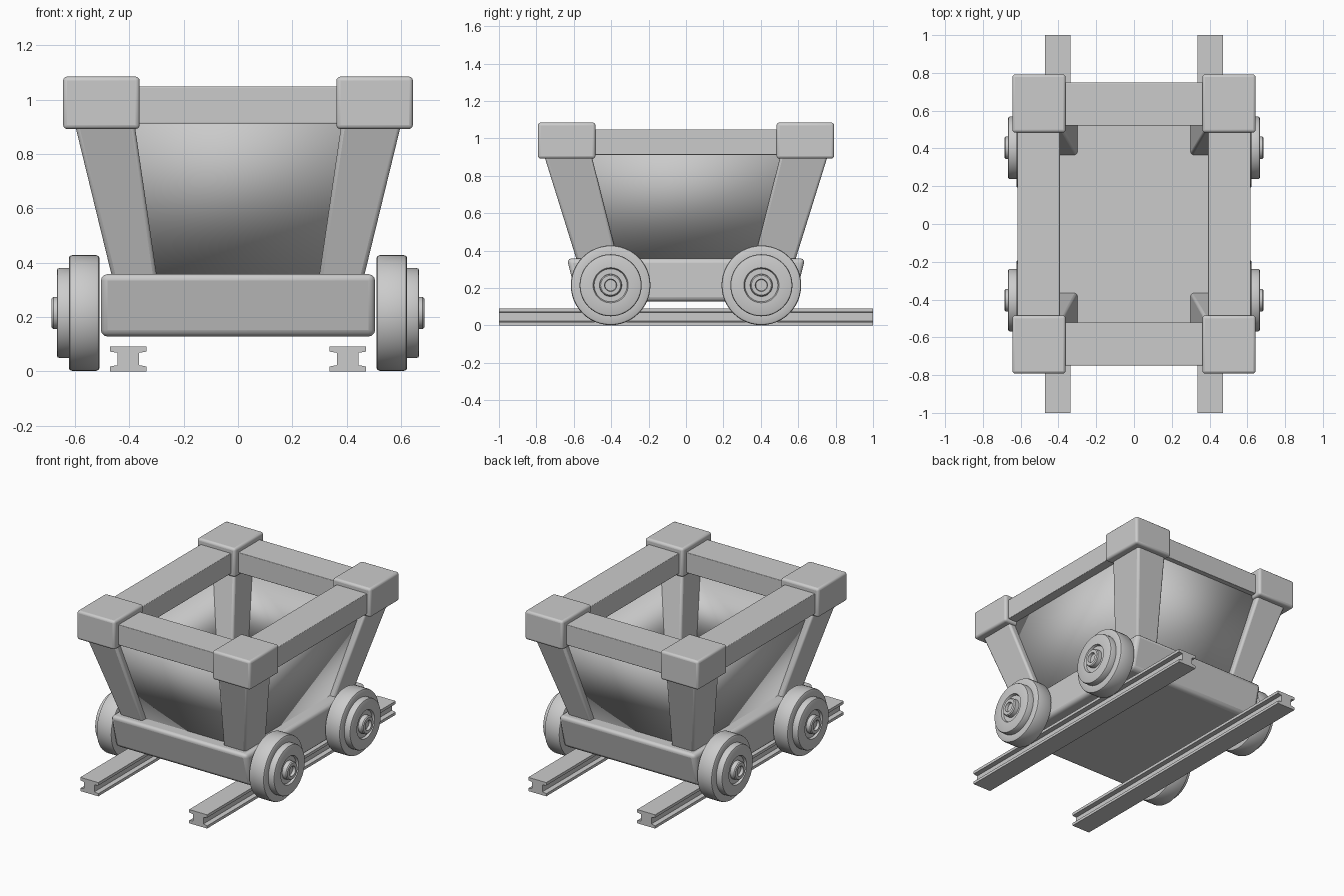
import bpy, bmesh, math

if "Cube" in bpy.data.objects:
    bpy.data.objects.remove(bpy.data.objects["Cube"])


def finish(name, bm, bevel=0.0, segments=3):
    bmesh.ops.recalc_face_normals(bm, faces=bm.faces)
    mesh = bpy.data.meshes.new(name)
    bm.to_mesh(mesh)
    bm.free()
    ob = bpy.data.objects.new(name, mesh)
    bpy.context.collection.objects.link(ob)
    if bevel:
        m = ob.modifiers.new("bevel", "BEVEL")
        m.width, m.segments, m.limit_method = bevel, segments, "ANGLE"
    bpy.ops.object.select_all(action="DESELECT")
    ob.select_set(True)
    bpy.context.view_layer.objects.active = ob
    bpy.ops.object.shade_smooth_by_angle(angle=math.radians(35))
    return ob


def taper_box(name, low, high, z0, z1, bevel=0.0, caps=True):
    """Box between two rectangles (x0, x1, y0, y1) at heights z0 and z1."""
    bm = bmesh.new()
    rings = []
    for (x0, x1, y0, y1), z in ((low, z0), (high, z1)):
        rings.append([bm.verts.new((x, y, z)) for x, y in
                      ((x0, y0), (x1, y0), (x1, y1), (x0, y1))])
    for i in range(4):
        j = (i + 1) % 4
        bm.faces.new((rings[0][i], rings[0][j], rings[1][j], rings[1][i]))
    if caps:
        bm.faces.new(rings[0])
        bm.faces.new(rings[1])
    return finish(name, bm, bevel)


def flip(rect, sx, sy):
    x0, x1, y0, y1 = rect
    return (*sorted((x0 * sx, x1 * sx)), *sorted((y0 * sy, y1 * sy)))


# chassis block, narrower at the bottom along its length
taper_box("chassis", (-0.505, 0.505, -0.58, 0.58), (-0.505, 0.505, -0.637, 0.637),
          0.128, 0.358, 0.025)

# thin sloping tub walls
walls = taper_box("tub_walls", (-0.422, 0.422, -0.543, 0.543),
                  (-0.56, 0.56, -0.722, 0.722), 0.345, 0.93, caps=False)
solid = walls.modifiers.new("thickness", "SOLIDIFY")
solid.thickness, solid.offset = 0.02, -1

# corner posts and corner caps
for sx in (-1, 1):
    for sy in (-1, 1):
        taper_box("corner_post", flip((0.298, 0.463, 0.363, 0.583), sx, sy),
                  flip((0.382, 0.603, 0.508, 0.762), sx, sy), 0.345, 0.92, 0.014)
        taper_box("corner_cap", flip((0.362, 0.644, 0.484, 0.792), sx, sy),
                  flip((0.362, 0.644, 0.484, 0.792), sx, sy), 0.892, 1.085, 0.015)

# top rim beams
for s in (-1, 1):
    end = flip((-0.42, 0.42, 0.521, 0.749), 1, s)
    taper_box("end_beam", end, end, 0.912, 1.049, 0.004)
    side = flip((0.392, 0.618, -0.55, 0.55), s, 1)
    taper_box("side_beam", side, side, 0.912, 1.049, 0.004)

# wheels: half profile (x outward, radius) spun about the axle
wheel_profile = [(0.509, 0), (0.509, 0.2), (0.513, 0.209), (0.522, 0.213),
                 (0.61, 0.213), (0.619, 0.21), (0.623, 0.202), (0.623, 0.166),
                 (0.656, 0.166), (0.664, 0.163), (0.667, 0.156), (0.667, 0.094),
                 (0.652, 0.088), (0.652, 0.06), (0.68, 0.059), (0.686, 0.053),
                 (0.686, 0.033), (0.668, 0.03), (0.668, 0)]
for sx in (-1, 1):
    for sy in (-1, 1):
        cy, cz = 0.403 * sy, 0.215
        bm = bmesh.new()
        vs = [bm.verts.new((x * sx, cy + r, cz)) for x, r in wheel_profile]
        es = [bm.edges.new(p) for p in zip(vs, vs[1:])]
        bmesh.ops.spin(bm, geom=vs + es, cent=(0, cy, cz), axis=(1, 0, 0),
                       angle=math.tau, steps=48)
        bmesh.ops.remove_doubles(bm, verts=bm.verts, dist=0.0001)
        finish("wheel", bm)

# rails: I-shaped section run along y
half = [(0.067, 0), (0.067, 0.018), (0.039, 0.023), (0.039, 0.068),
        (0.067, 0.073), (0.067, 0.092)]
section = half + [(-x, z) for x, z in reversed(half)]
for s in (-1, 1):
    bm = bmesh.new()
    face = bm.faces.new([bm.verts.new((0.404 * s + x, -1, z)) for x, z in section])
    out = bmesh.ops.extrude_face_region(bm, geom=[face], use_keep_orig=True)
    verts = [g for g in out["geom"] if isinstance(g, bmesh.types.BMVert)]
    bmesh.ops.translate(bm, verts=verts, vec=(0, 2, 0))
    finish("rail", bm)
